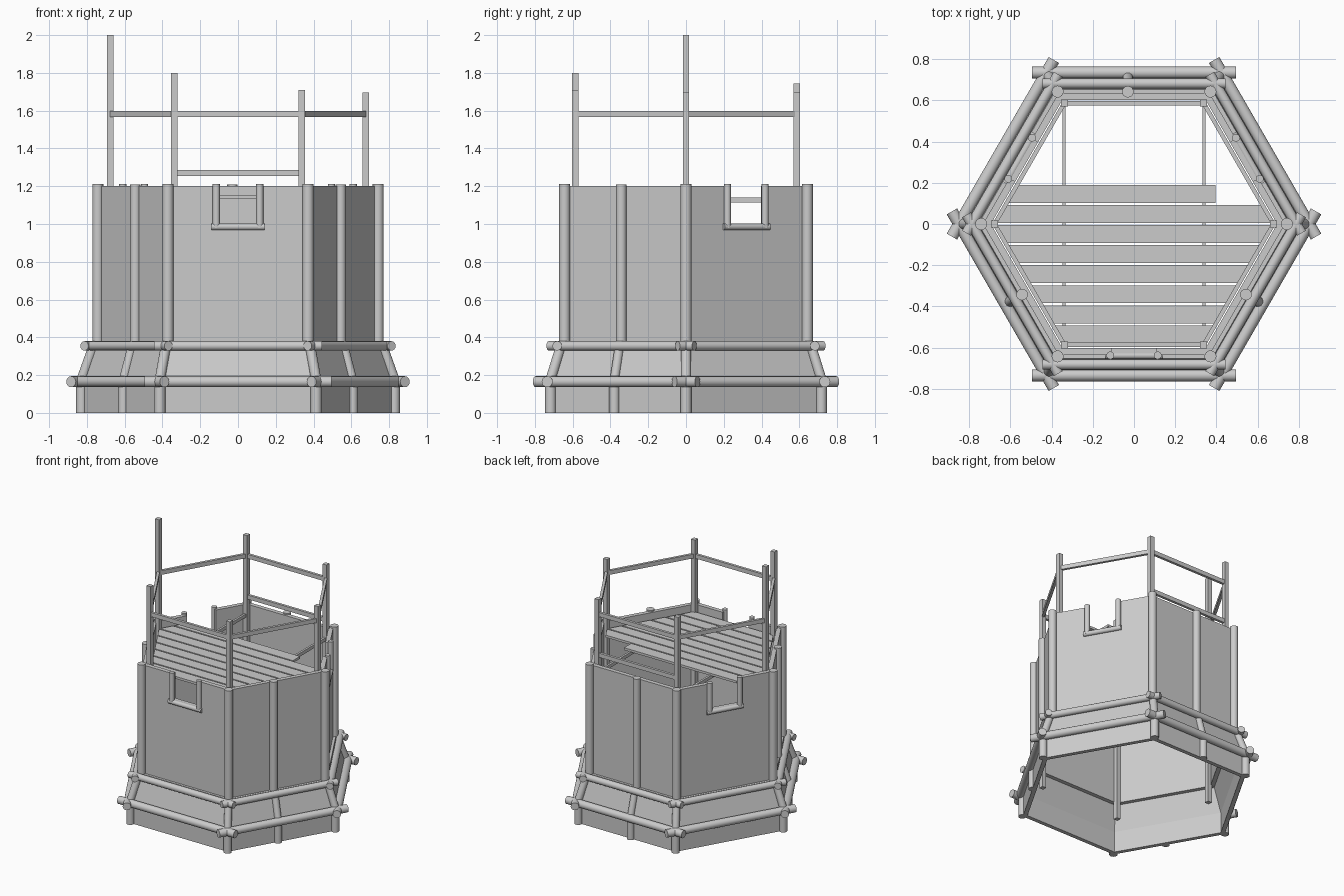
import bpy, bmesh
from math import cos, sin, radians, sqrt, pi
from mathutils import Vector

if "Cube" in bpy.data.objects:
    bpy.data.objects.remove(bpy.data.objects["Cube"])

S3 = sqrt(3)


def finish(name, bm, smooth=False):
    bmesh.ops.recalc_face_normals(bm, faces=bm.faces[:])
    me = bpy.data.meshes.new(name)
    bm.to_mesh(me)
    bm.free()
    ob = bpy.data.objects.new(name, me)
    bpy.context.collection.objects.link(ob)
    if smooth:
        bpy.ops.object.select_all(action='DESELECT')
        ob.select_set(True)
        bpy.context.view_layer.objects.active = ob
        bpy.ops.object.shade_smooth_by_angle(angle=radians(35))
    return ob


def bar(name, a, b, w, h=None):
    """Round log of radius w, or rectangular beam w x h when h is given."""
    a, b = Vector(a), Vector(b)
    d = (b - a).normalized()
    side = Vector((1, 0, 0)) if abs(d.z) > 0.99 else d.cross(Vector((0, 0, 1))).normalized()
    up = side.cross(d)
    if h is None:
        pts = [(w * cos(2 * pi * i / 16), w * sin(2 * pi * i / 16)) for i in range(16)]
    else:
        pts = [(-w / 2, -h / 2), (w / 2, -h / 2), (w / 2, h / 2), (-w / 2, h / 2)]
    bm = bmesh.new()
    ends = [[bm.verts.new(p + side * u + up * v) for u, v in pts] for p in (a, b)]
    n = len(pts)
    for i in range(n):
        j = (i + 1) % n
        bm.faces.new((ends[0][i], ends[0][j], ends[1][j], ends[1][i]))
    bm.faces.new(ends[0])
    bm.faces.new(ends[1])
    return finish(name, bm, h is None)


def on_face(az, t, apothem, z):
    """Point on a hexagon side: t runs along the side."""
    c, s = cos(radians(az)), sin(radians(az))
    return Vector((apothem * c - t * s, apothem * s + t * c, z))


def corner(k, r, z):
    return Vector((r * cos(radians(60 * k)), r * sin(radians(60 * k)), z))


def prism(name, low, high):
    bm = bmesh.new()
    A = [bm.verts.new(p) for p in low]
    B = [bm.verts.new(p) for p in high]
    n = len(A)
    for i in range(n):
        bm.faces.new((A[i], A[(i + 1) % n], B[(i + 1) % n], B[i]))
    bm.faces.new(A)
    bm.faces.new(B)
    return finish(name, bm)


def hex_ring(name, profile):
    """Sweep a closed (radius, z) section round the hexagon."""
    bm = bmesh.new()
    loops = [[bm.verts.new(corner(k, r, z)) for r, z in profile] for k in range(6)]
    n = len(profile)
    for k in range(6):
        for i in range(n):
            j = (i + 1) % n
            m = (k + 1) % 6
            bm.faces.new((loops[k][i], loops[k][j], loops[m][j], loops[m][i]))
    return finish(name, bm)


# Base wall and sloping skirt
hex_ring("base_wall", [(0.825, 0), (0.825, 0.17), (0.79, 0.17), (0.79, 0)])
hex_ring("skirt", [(0.825, 0.16), (0.755, 0.37), (0.72, 0.37), (0.79, 0.16)])

# Upper walls, three of them notched for a window
windows = (270, 30, 150)
mid_posts = {90: 0.03, 210: 0.025, 330: -0.025}
W = 0.36
for az in range(30, 390, 60):
    if az in windows:
        out = [(-W, .34), (W, .34), (W, 1.2), (.11, 1.2), (.11, 1.0), (-.11, 1.0), (-.11, 1.2), (-W, 1.2)]
    else:
        out = [(-W, .34), (W, .34), (W, 1.2), (-W, 1.2)]
    prism("wall_panel", [on_face(az, t, 0.602, z) for t, z in out],
          [on_face(az, t, 0.635, z) for t, z in out])

# Window frames
for az in windows:
    for s in (-1, 1):
        bar("window_post", on_face(az, s * .115, .638, .98), on_face(az, s * .115, .638, 1.212), .019)
    bar("window_sill", on_face(az, -.14, .638, .985), on_face(az, .14, .638, .985), .018)

# Mid posts on the plain sides
for az, t in mid_posts.items():
    bar("wall_mid_post", on_face(az, t, .642, .35), on_face(az, t, .642, 1.21), .028)
    bar("skirt_mid_post", on_face(az, t, .715, .17), on_face(az, t, .658, .36), .025)
    bar("base_mid_post", on_face(az, t, .715, 0), on_face(az, t, .715, .17), .028)

# Corner posts
for k in range(6):
    bar("wall_corner_post", corner(k, .742, .35), corner(k, .742, 1.212), .029)
    bar("skirt_corner_post", corner(k, .83, .17), corner(k, .762, .36), .027)
    bar("base_corner_post", corner(k, .828, 0), corner(k, .828, .17), .029)

# Crossed ring logs
for az in range(30, 390, 60):
    bar("lower_ring_log", on_face(az, -.495, .735, .165), on_face(az, .495, .735, .165), .029)
    bar("upper_ring_log", on_face(az, -.445, .682, .355), on_face(az, .445, .682, .355), .025)

# Inner posts of uneven height with hand rails
for k, top in enumerate((1.695, 1.70, 1.745, 2.0, 1.80, 1.71)):
    bar("inner_post", corner(k, .677, .2), corner(k, .677, top), .034, .034)
    bar("hand_rail", corner(k, .677, 1.583), corner(k + 1, .677, 1.583), .02, .032)
bar("back_low_rail", corner(1, .677, 1.27), corner(2, .677, 1.27), .02, .032)

# Deck beams and boards trimmed to the hexagon
for s in (-1, 1):
    bar("deck_beam", (s * .34, -.6, 1.127), (s * .34, .6, 1.127), .016, .026)
R = 0.672
for i in range(8):
    y1 = 0.19 - 0.0975 * i
    y0 = max(y1 - 0.087, -0.58)
    x0, x1 = R - abs(y0) / S3, R - abs(y1) / S3
    r0, r1 = (0.395, 0.395) if i == 0 else (x0, x1)
    pts = [(-x0, y0), (r0, y0), (r1, y1), (-x1, y1)]
    prism("deck_board", [(x, y, 1.136) for x, y in pts], [(x, y, 1.154) for x, y in pts])
